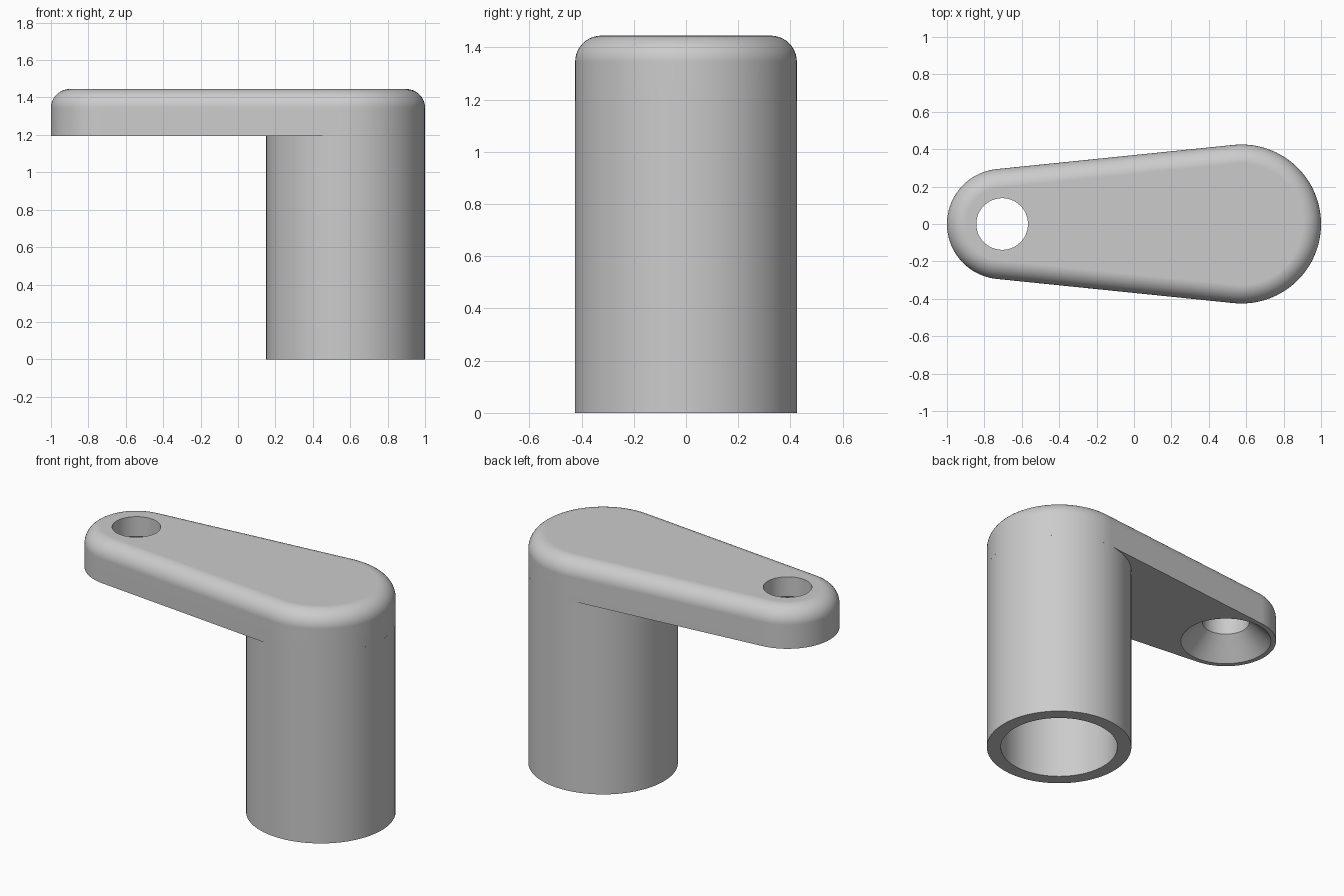
import bpy, bmesh
from math import sin, cos, pi, acos
from mathutils import Matrix

if "Cube" in bpy.data.objects:
    bpy.data.objects.remove(bpy.data.objects["Cube"], do_unlink=True)

# Main dimensions
BIG_X, BIG_R = 0.575, 0.425
SMALL_X, SMALL_R = -0.705, 0.295
ARM_Z, TOP_Z, FILLET = 1.195, 1.445, 0.1
BORE_R, HOLE_R, SINK_R = 0.343, 0.138, 0.265
SEGMENTS = 96

grey = bpy.data.materials.new("light grey")
grey.use_nodes = True
grey.diffuse_color = (0.6, 0.6, 0.6, 1)
grey.node_tree.nodes["Principled BSDF"].inputs["Base Color"].default_value = (0.6, 0.6, 0.6, 1)


def loft(name, loops, cap=True):
    """Skin closed loops of equal length, with optional end caps."""
    bm = bmesh.new()
    rings = [[bm.verts.new(p) for p in loop] for loop in loops]
    for low, high in zip(rings, rings[1:]):
        for i in range(len(low)):
            j = (i + 1) % len(low)
            bm.faces.new((low[i], low[j], high[j], high[i]))
    if cap:
        bm.faces.new(rings[0][::-1])
        bm.faces.new(rings[-1])
    mesh = bpy.data.meshes.new(name)
    bm.to_mesh(mesh)
    bm.free()
    mesh.materials.append(grey)
    obj = bpy.data.objects.new(name, mesh)
    bpy.context.collection.objects.link(obj)
    return obj


def circle(x, r, z):
    steps = [2 * pi * i / SEGMENTS for i in range(SEGMENTS)]
    return [(x + r * cos(a), r * sin(a), z) for a in steps]


def teardrop(inset, z):
    """Two arcs joined by their common tangents."""
    t = acos((SMALL_R - BIG_R) / (BIG_X - SMALL_X))
    n = SEGMENTS // 2
    big = [(BIG_X, BIG_R, -t + 2 * t * i / n) for i in range(n + 1)]
    small = [(SMALL_X, SMALL_R, t + 2 * (pi - t) * i / n) for i in range(n + 1)]
    return [(x + (r - inset) * cos(a), (r - inset) * sin(a), z) for x, r, a in big + small]


def smooth(obj):
    bpy.ops.object.select_all(action="DESELECT")
    obj.select_set(True)
    bpy.context.view_layer.objects.active = obj
    bpy.ops.object.shade_smooth_by_angle(angle=pi / 6)


# Arm: tapered plate with a rounded upper rim
rim = [pi / 2 * i / 10 for i in range(11)]
arm = loft("arm", [teardrop(0, ARM_Z)] + [
    teardrop(FILLET * (1 - cos(a)), TOP_Z - FILLET + FILLET * sin(a)) for a in rim])

# Countersunk hole opening downwards
sink_top = ARM_Z + SINK_R - HOLE_R
over = 0.05
cutter = loft("hole_cutter", [
    circle(SMALL_X, SINK_R + over, ARM_Z - over),
    circle(SMALL_X, HOLE_R, sink_top),
    circle(SMALL_X, HOLE_R, TOP_Z + over)])
cutter.hide_render = True
cut = arm.modifiers.new("hole", "BOOLEAN")
cut.operation = "DIFFERENCE"
cut.solver = "EXACT"
cut.object = cutter
bpy.context.view_layer.objects.active = arm
bpy.ops.object.modifier_apply(modifier="hole")
bpy.data.objects.remove(cutter, do_unlink=True)
smooth(arm)
arm.modifiers.new("even_shading", "WEIGHTED_NORMAL").keep_sharp = True

# Column: hollow tube closed above by the arm
column = loft("column", [
    circle(BIG_X, BORE_R, ARM_Z), circle(BIG_X, BORE_R, 0),
    circle(BIG_X, BIG_R, 0), circle(BIG_X, BIG_R, ARM_Z)], cap=False)
smooth(column)
